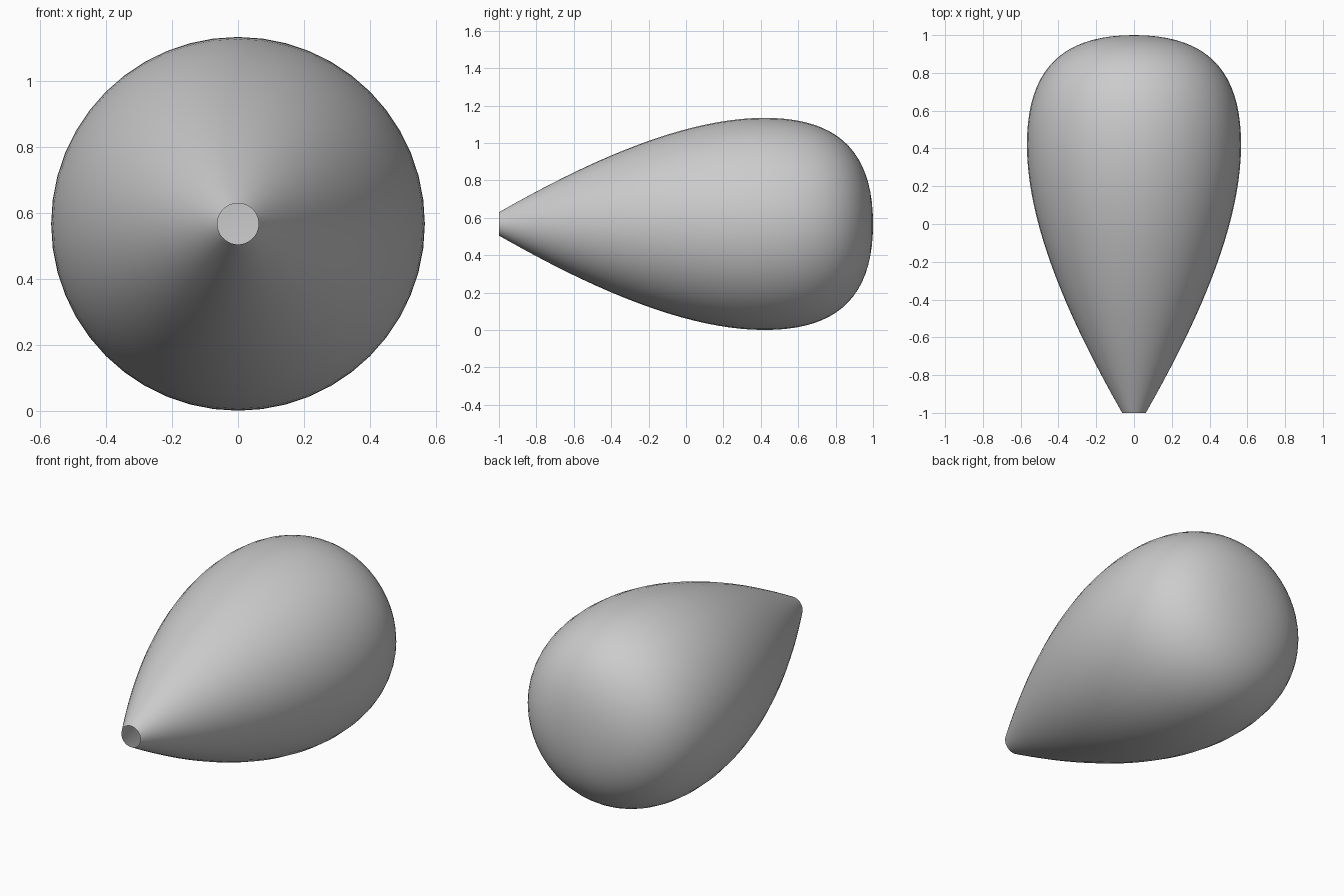
import bpy, bmesh, math
from mathutils import Vector
from mathutils.geometry import interpolate_bezier

if "Cube" in bpy.data.objects:
    bpy.data.objects.remove(bpy.data.objects["Cube"])

SIDES = 48
CENTRE_Z = 0.567


def curve(points, steps):
    return interpolate_bezier(*[Vector((r, y, 0)) for y, r in points], steps)


# Profile (y, radius): long taper from the open tip, then the blunt rounded end
taper = curve([(-1, 0.0625), (-0.6, 0.29), (-0.05, 0.567), (0.42, 0.567)], 24)
cap = curve([(0.42, 0.567), (0.80, 0.567), (1, 0.40), (1, 0)], 20)
profile = taper + cap[1:]

# Revolve the profile around the y axis, leaving the tip open
bm = bmesh.new()
verts = [bm.verts.new(p) for p in profile]
edges = [bm.edges.new(pair) for pair in zip(verts, verts[1:])]
bmesh.ops.spin(bm, geom=verts + edges, cent=(0, 0, 0), axis=(0, 1, 0),
               angle=math.tau, steps=SIDES, use_duplicate=False)
bmesh.ops.remove_doubles(bm, verts=bm.verts, dist=1e-4)
bmesh.ops.translate(bm, verts=bm.verts, vec=(0, 0, CENTRE_Z))
bmesh.ops.recalc_face_normals(bm, faces=bm.faces)

# Make sure the open shell faces outward
bm.normal_update()
face = max(bm.faces, key=lambda f: f.calc_center_median().y)
if face.normal.y < 0:
    bmesh.ops.reverse_faces(bm, faces=bm.faces)

mesh = bpy.data.meshes.new("teardrop_shell")
bm.to_mesh(mesh)
bm.free()
for poly in mesh.polygons:
    poly.use_smooth = True
shell = bpy.data.objects.new("teardrop_shell", mesh)
bpy.context.collection.objects.link(shell)
